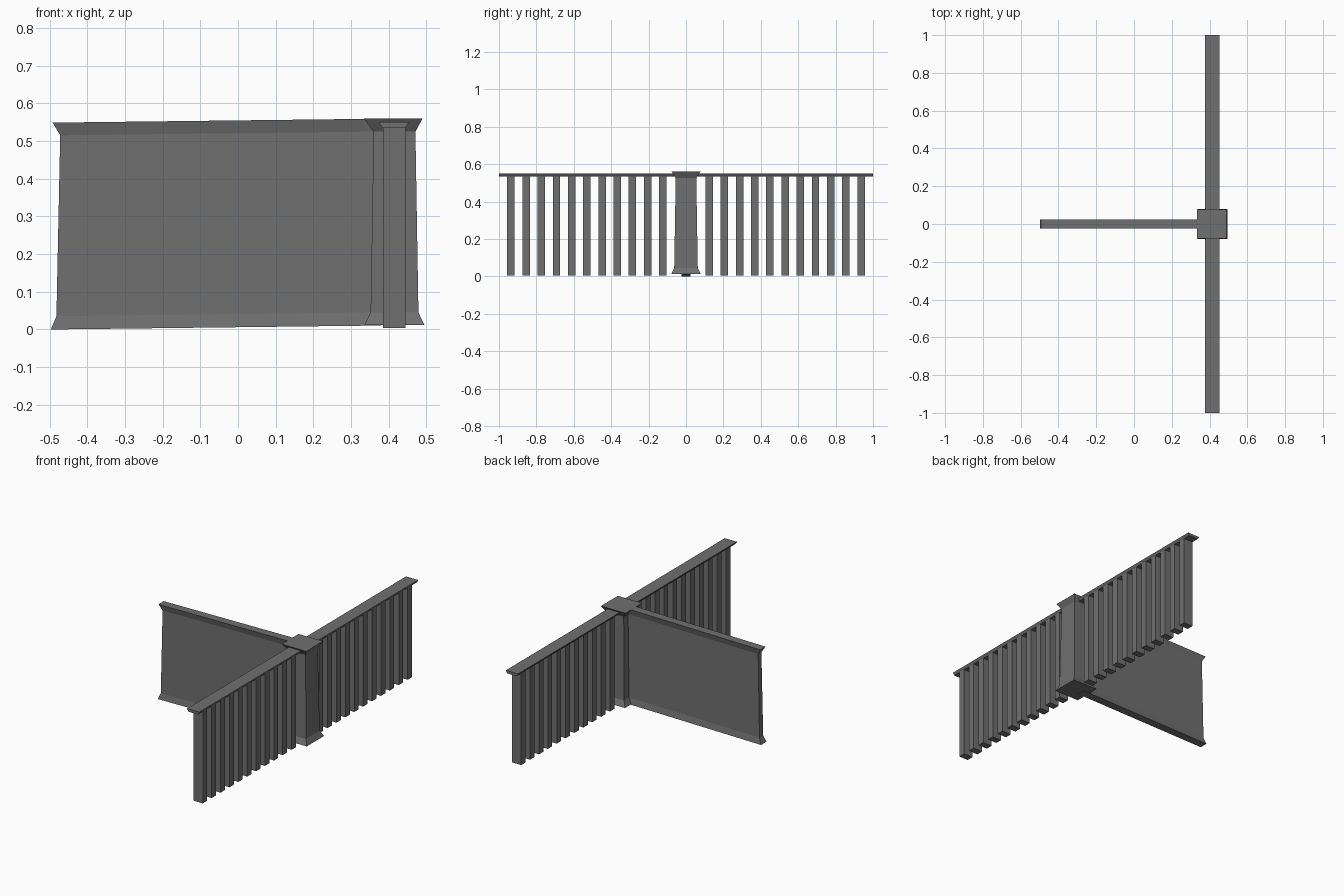
import bpy

if "Cube" in bpy.data.objects:
    bpy.data.objects.remove(bpy.data.objects["Cube"])

# Dark grey paint shared by every part
dark = bpy.data.materials.new("dark_grey")
dark.diffuse_color = (0.16, 0.16, 0.16, 1.0)
dark.use_nodes = True
dark.node_tree.nodes["Principled BSDF"].inputs["Base Color"].default_value = dark.diffuse_color


def loft(name, rings, slope=0.0):
    """Stack rectangular sections (x0, x1, half_depth, z) into a closed solid."""
    verts, faces = [], []
    for x0, x1, h, z in rings:
        for x, y in ((x0, -h), (x1, -h), (x1, h), (x0, h)):
            verts.append((x, y, z + slope * (x + 0.5)))
    for r in range(len(rings) - 1):
        a = 4 * r
        for i in range(4):
            j = (i + 1) % 4
            faces.append((a + i, a + j, a + 4 + j, a + 4 + i))
    top = 4 * (len(rings) - 1)
    faces += [(3, 2, 1, 0), (top, top + 1, top + 2, top + 3)]
    mesh = bpy.data.meshes.new(name)
    mesh.from_pydata(verts, [], faces)
    mesh.materials.append(dark)
    obj = bpy.data.objects.new(name, mesh)
    bpy.context.collection.objects.link(obj)
    return obj


# Thin wall panel with flared foot and coping, rising slightly to the post
loft("wall_panel", [
    (-0.497, 0.38, 0.024, 0.0),
    (-0.482, 0.38, 0.017, 0.035),
    (-0.472, 0.38, 0.015, 0.515),
    (-0.492, 0.38, 0.024, 0.549),
], slope=0.012)

# Square tapered post with flared base and cap
loft("post", [
    (0.335, 0.495, 0.079, 0.012),
    (0.352, 0.479, 0.063, 0.045),
    (0.360, 0.471, 0.055, 0.525),
    (0.334, 0.490, 0.077, 0.560),
])

# Railing: one run on each side of the post
for side, label in ((-1, "front"), (1, "back")):
    # Handrail with chamfered underside
    rail = loft(label + "_rail", [
        (0.385, 0.444, 0.48, 0.535),
        (0.375, 0.452, 0.48, 0.547),
        (0.375, 0.452, 0.48, 0.551),
    ])
    rail.location.y = side * 0.52

    # Balusters
    for i in range(11):
        bar = loft(f"{label}_baluster_{i + 1}", [
            (0.385, 0.444, 0.020, 0.004),
            (0.385, 0.444, 0.020, 0.537),
        ])
        bar.location.y = side * (0.124 + 0.0812 * i)
